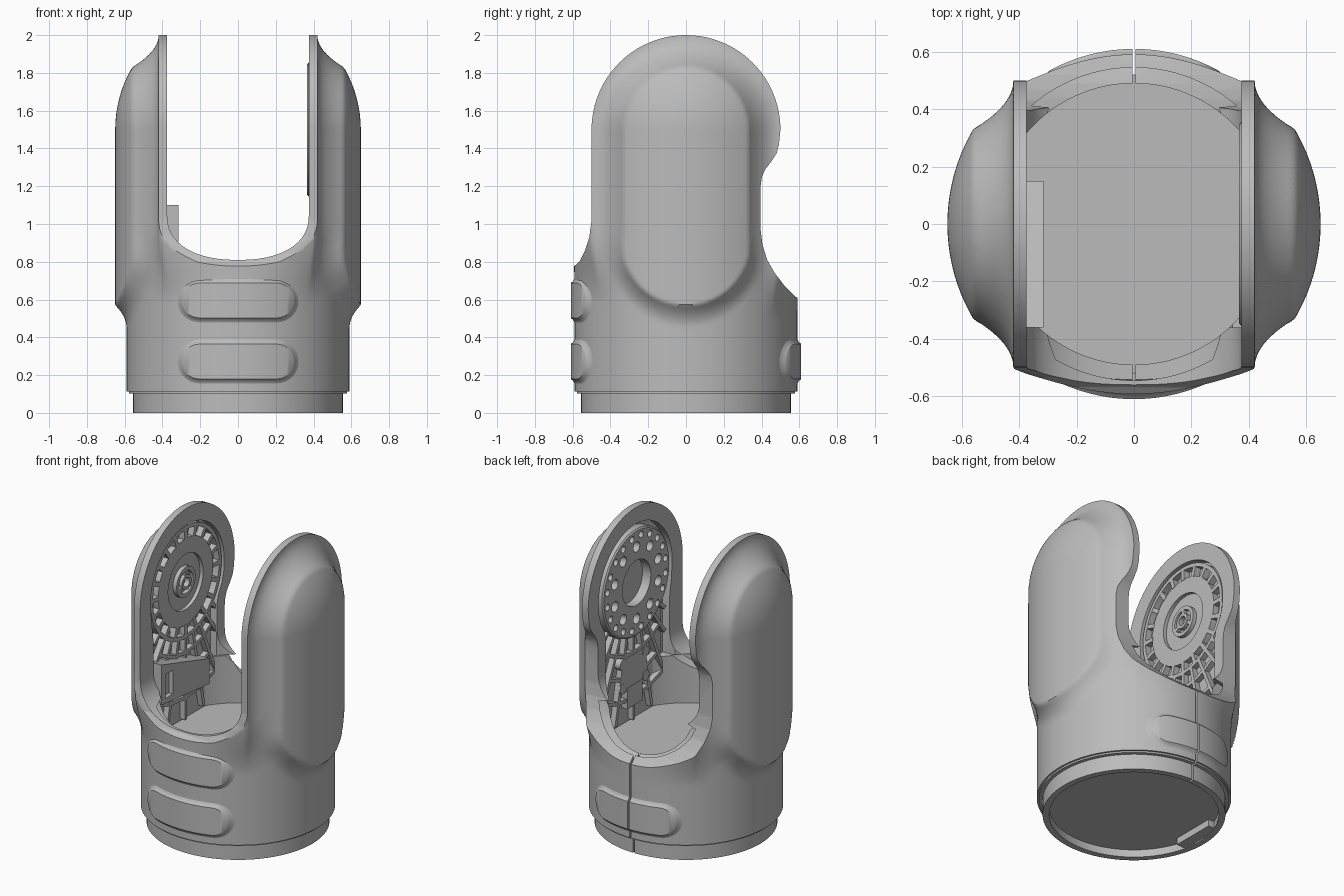
import bpy, bmesh
from math import sin, cos, pi, hypot, sqrt, radians
from mathutils import Matrix, Vector

cube = bpy.data.objects.get("Cube")
if cube:
    bpy.data.objects.remove(cube, do_unlink=True)

grey = bpy.data.materials.new("satin_grey")
grey.use_nodes = True
grey.diffuse_color = (0.5, 0.5, 0.5, 1)
grey.node_tree.nodes["Principled BSDF"].inputs["Base Color"].default_value = (0.5, 0.5, 0.5, 1)

HUB_Z = 1.5      # height of the joint axis
POD_R = 0.65     # outer radius of the arm pods
BODY_R = 0.59


def finish(bm, name):
    bmesh.ops.remove_doubles(bm, verts=bm.verts, dist=1e-5)
    bmesh.ops.recalc_face_normals(bm, faces=bm.faces)
    mesh = bpy.data.meshes.new(name)
    bm.to_mesh(mesh)
    bm.free()
    ob = bpy.data.objects.new(name, mesh)
    bpy.context.collection.objects.link(ob)
    mesh.materials.append(grey)
    return ob


def select(ob):
    bpy.ops.object.select_all(action='DESELECT')
    ob.select_set(True)
    bpy.context.view_layer.objects.active = ob


def smooth(ob):
    select(ob)
    bpy.ops.object.shade_smooth_by_angle(angle=radians(35))


def cut(ob, cutter, operation='DIFFERENCE'):
    cutter.hide_render = True
    mod = ob.modifiers.new("cut", 'BOOLEAN')
    mod.operation, mod.solver, mod.object = operation, 'EXACT', cutter
    select(ob)
    bpy.ops.object.modifier_apply(modifier=mod.name)
    bpy.data.objects.remove(cutter, do_unlink=True)


def prism(name, points, axis, lo, hi):
    """Extrude a profile (u, z) along x or y."""
    bm = bmesh.new()
    place = (lambda u, z, w: (w, u, z)) if axis == 'x' else (lambda u, z, w: (u, w, z))
    face = bm.faces.new([bm.verts.new(place(u, z, lo)) for u, z in points])
    res = bmesh.ops.extrude_face_region(bm, geom=[face])
    moved = [g for g in res['geom'] if isinstance(g, bmesh.types.BMVert)]
    shift = Vector((hi - lo, 0, 0) if axis == 'x' else (0, hi - lo, 0))
    bmesh.ops.translate(bm, verts=moved, vec=shift)
    return finish(bm, name)


def lathe(bm, profile, matrix=Matrix(), n=96):
    """Revolve a closed profile (radius, height) about local z."""
    rows = [[bm.verts.new(matrix @ Vector((r * cos(2 * pi * i / n), r * sin(2 * pi * i / n), h)))
             for i in range(n)] for r, h in profile]
    for a, b in zip(rows, rows[1:] + rows[:1]):
        if all((v.co - w.co).length < 1e-6 for v, w in zip(a, b)):
            continue
        for i in range(n):
            j = (i + 1) % n
            bm.faces.new((a[i], a[j], b[j], b[i]))
    bmesh.ops.remove_doubles(bm, verts=bm.verts, dist=1e-6)
    bmesh.ops.dissolve_degenerate(bm, edges=bm.edges, dist=1e-6)


def ring(bm, r0, r1, lo, hi, matrix=Matrix(), n=96):
    lathe(bm, [(r0, lo), (r1, lo), (r1, hi), (r0, hi)], matrix, n)


def hub_axis(side, y=0, z=HUB_Z):
    """Local z becomes the outward x direction of one arm."""
    return Matrix.Translation((0, y, z)) @ Matrix.Rotation(side * pi / 2, 4, 'Y')


def box(bm, x, y, z, tilt=0):
    """Box from (lo, hi) ranges, optionally tilted about x through its middle."""
    c = Vector([(a + b) / 2 for a, b in (x, y, z)])
    s = [abs(b - a) for a, b in (x, y, z)]
    m = Matrix.Translation(c) @ Matrix.Rotation(tilt, 4, 'X') @ Matrix.Diagonal((*s, 1))
    bmesh.ops.create_cube(bm, size=1, matrix=m)


# Outer skin: body cylinder blending into two domed pods
def clamp(v):
    return min(1, max(0, v))


def pod_x(y, z):
    rho = hypot(y, max(0, z - HUB_Z))
    if rho < 0.33:
        return sqrt(POD_R ** 2 - rho ** 2)
    return 0.42 + 0.14 * clamp(1 - (rho - 0.33) / 0.17) ** 2


def skin_radius(t, z):
    c, s = abs(cos(t)), abs(sin(t))
    d = hypot(0.63 * s, max(0, 0.9 - z)) - 0.33
    low = BODY_R + 0.06 * clamp(1 - d / 0.12) ** 2 if c > 0.1 else BODY_R
    g = clamp((0.9 - c) / 0.2)     # the flare starts lower beside the pods, lowest at the back
    w = clamp((z - 0.7 + (0.2 if sin(t) > 0 else 0.12) * g) / 0.38)
    w = w * w * (3 - 2 * w)
    if w == 0:
        return low
    cap = 0.594 + 0.061 * clamp(c / 0.64) ** 1.8 + 0.03 * clamp((z - 0.95) / 0.12)
    a, b = 0.3, 0.72
    for _ in range(17):
        m = (a + b) / 2
        if m * c <= pod_x(m * s, z):
            a = m
        else:
            b = m
    soft = max(0, 0.025 - abs(a - cap)) ** 2 / 0.1 if g > 0 else 0
    return low + (min(a, cap if g > 0 else a) - soft * g - low) * w


N, ROWS = 236, 150
bm = bmesh.new()
levels = [(0, 0.555), (0.103, 0.555), (0.103, 0.578), (0.114, 0.578), (0.114, BODY_R)]
levels += [(0.14 + 1.91 * i / ROWS, None) for i in range(ROWS + 1)]
rows = []
for z, r in levels:
    angles = [2 * pi * i / N for i in range(N)]
    radii = [r or skin_radius(t, z) for t in angles]
    rows.append([bm.verts.new((q * cos(t), q * sin(t), z)) for q, t in zip(radii, angles)])
for a, b in zip(rows, rows[1:]):
    for i in range(N):
        j = (i + 1) % N
        bm.faces.new((a[i], a[j], b[j], b[i]))
bm.faces.new(rows[0][::-1])
bm.faces.new(rows[-1])
shell = finish(bm, "fork_shell")

# Side outline of the fork
arc = [(-0.5 * cos(pi * i / 48), HUB_Z + 0.5 * sin(pi * i / 48)) for i in range(49)]
outline = [(-0.8, -0.1), (-0.8, 0.74), (-0.6, 0.77), (-0.565, 0.8), (-0.535, 0.86), (-0.512, 0.93), (-0.5, 1.02)]
outline += arc + [(0.492, 1.42), (0.48, 1.375), (0.455, 1.335), (0.42, 1.29), (0.402, 1.25), (0.395, 1.2),
                  (0.395, 0.97), (0.405, 0.89), (0.43, 0.81), (0.47, 0.74), (0.52, 0.675), (0.58, 0.615),
                  (0.8, 0.5), (0.8, -0.1)]
cut(shell, prism("outline_cutter", outline, 'x', -1, 1), 'INTERSECT')

# U-shaped opening between the arms
p = 2 / 2.3
slot = [(-0.375, 2.3), (0.375, 2.3)]
for i in range(41):
    t = pi * i / 40
    side = 1 if i < 20 else -1
    slot.append((side * 0.375 * abs(cos(t)) ** p, 1.05 - 0.24 * sin(t) ** p))
cut(shell, prism("slot_cutter", slot, 'y', -1, 1))

# Hollow body and recessed inner arm faces
bm = bmesh.new()
lathe(bm, [(0, -0.1), (0.515, -0.1), (0.515, 0.5), (0.545, 0.5), (0.545, 0.87), (0.49, 0.89),
           (0.49, 1.05), (0, 1.05)], n=120)
cut(shell, finish(bm, "cavity_cutter"))
pocket = [(-0.39 * cos(pi * i / 40), HUB_Z + 0.39 * sin(pi * i / 40)) for i in range(41)]
pocket += [(0.385, 1.43), (0.365, 1.36), (0.325, 1.29), (0.313, 1.23), (0.313, 0.62), (-0.36, 0.62),
           (-0.36, 1.25), (-0.38, 1.38)]
cut(shell, prism("pocket_cutter", pocket, 'x', -0.427, 0.427))

# Seam down the back
bm = bmesh.new()
box(bm, (-0.006, 0.006), (0.45, 0.8), (-0.2, 1.2))
cut(shell, finish(bm, "seam_cutter"))
smooth(shell)

# Floor plug and base tab
bm = bmesh.new()
lathe(bm, [(0, 0.05), (0.52, 0.05), (0.52, 0.565), (0, 0.565)])
smooth(finish(bm, "floor_plug"))
bm = bmesh.new()
box(bm, (-0.51, -0.44), (-0.12, 0.18), (0.005, 0.06))
finish(bm, "base_tab")

# Inner liner, stepped just below the rim
bm = bmesh.new()
ring(bm, 0.49, 0.55, 0.53, 0.885, n=120)
liner = finish(bm, "inner_liner")
cut(liner, prism("liner_outline_cutter", [(y * 0.94, z - 0.03) for y, z in outline], 'x', -1, 1), 'INTERSECT')
cut(liner, prism("liner_slot_cutter", [(x, z - 0.05) for x, z in slot], 'y', -1, 1))
bm = bmesh.new()
box(bm, (-0.005, 0.005), (-0.7, 0.7), (0.5, 1))
cut(liner, finish(bm, "liner_seam_cutter"))
smooth(liner)


# Raised grip pads wrapped on the body
def pad(name, z, front):
    bm = bmesh.new()
    rings = []
    for half, r in ((0.13, 0.586), (0.115, 0.5905), (0.102, 0.598), (0.096, 0.606), (0.092, 0.61)):
        flat = 0.205
        quarter = [(flat + half * cos(pi * i / 16), half * sin(pi * i / 16)) for i in range(9)]
        upper = quarter + [(flat - flat * i / 8, half) for i in range(1, 8)]
        upper += [(0, half)] + [(-x, h) for x, h in reversed(upper)]
        loop = upper + [(x, -h) for x, h in reversed(upper[1:-1])]
        rings.append([bm.verts.new((x, front * sqrt(r * r - x * x), z + h)) for x, h in loop])
    n = len(rings[0])
    for a, b in zip(rings, rings[1:]):
        for i in range(n):
            bm.faces.new((a[i], a[(i + 1) % n], b[(i + 1) % n], b[i]))
    for loop in (rings[0], rings[-1]):
        for i in range(n // 2):
            quad = [loop[i], loop[i + 1], loop[-i - 1], loop[-i]]
            bm.faces.new(list(dict.fromkeys(quad)))
    return finish(bm, name)


smooth(pad("front_upper_pad", 0.595, -1))
smooth(pad("front_lower_pad", 0.272, -1))
back_pad = pad("back_pad", 0.272, 1)
bm = bmesh.new()
box(bm, (-0.006, 0.006), (0.4, 0.8), (0, 0.5))
cut(back_pad, finish(bm, "pad_seam_cutter"))
smooth(back_pad)

# Rib lattice low in each arm
for side, label in ((-1, "right"), (1, "left")):
    bm = bmesh.new()
    box(bm, (side * 0.422, side * 0.46), (-0.34, 0.32), (0.55, 1.2))
    for k in range(9):
        a = radians(222 + 12 * k)
        end = min(0.33 / max(abs(cos(a)), 0.01), 0.92)
        mid, half = (0.36 + end) / 2, (end - 0.36) / 2
        y, z = mid * cos(a), HUB_Z + mid * sin(a)
        box(bm, (side * 0.385, side * 0.45), (y - half, y + half), (z - 0.012, z + 0.012), a)
        for r in (0.47, 0.62, 0.77):
            b = a + radians(6)
            y, z, half = r * cos(b), HUB_Z + r * sin(b), r * sin(radians(6)) + 0.004
            if k < 8 and abs(y) < 0.3:
                box(bm, (side * 0.386, side * 0.45), (y - half, y + half), (z - 0.012, z + 0.012), b + pi / 2)
    finish(bm, label + "_rib_lattice")

# Right arm: bearing hub with ribbed rings
m = hub_axis(-1)
bm = bmesh.new()
ring(bm, 0.35, 0.375, 0.385, 0.45, m)
ring(bm, 0.185, 0.29, 0.388, 0.45, m)
ring(bm, 0.0, 0.2, 0.412, 0.45, m)
ring(bm, 0.075, 0.1, 0.385, 0.42, m, 48)
ring(bm, 0.03, 0.05, 0.38, 0.42, m, 32)
smooth(finish(bm, "hub_rings"))
bm = bmesh.new()
for k in range(20):
    a = 2 * pi * k / 20
    y, z = 0.32 * cos(a), HUB_Z + 0.32 * sin(a)
    box(bm, (-0.45, -0.386), (y - 0.035, y + 0.035), (z - 0.014, z + 0.014), a)
for k in range(3):
    a = 2 * pi * k / 3 + pi / 2
    y, z = 0.065 * cos(a), HUB_Z + 0.065 * sin(a)
    box(bm, (-0.42, -0.385), (y - 0.02, y + 0.02), (z - 0.012, z + 0.012), a)
finish(bm, "hub_spokes")

# Right arm: tapered connector box with a window near its front end
connector = prism("connector_box", [(-0.36, 0.83), (-0.36, 1.1), (0.15, 0.95), (0.15, 0.78)], 'x', -0.44, -0.315)
bm = bmesh.new()
box(bm, (-0.345, -0.25), (-0.32, -0.24), (0.86, 1.02))
cut(connector, finish(bm, "window_cutter"))

# Left arm: perforated flange plate and bracket
m = hub_axis(1)
bm = bmesh.new()
lathe(bm, [(0.15, 0.366), (0.345, 0.366), (0.355, 0.374), (0.355, 0.445), (0.15, 0.445)], m)
plate = finish(bm, "flange_plate")
bm = bmesh.new()
for count, radius, hole in ((20, 0.31, 0.022), (10, 0.24, 0.034)):
    for k in range(count):
        a = 2 * pi * (k + 0.5) / count
        lathe(bm, [(0, 0.3), (hole, 0.3), (hole, 0.425), (0, 0.425)],
              hub_axis(1, radius * cos(a), HUB_Z + radius * sin(a)), 16)
cut(plate, finish(bm, "hole_cutter"))
smooth(plate)
bm = bmesh.new()
box(bm, (0.382, 0.45), (-0.13, 0.13), (0.8, 1.02))
box(bm, (0.378, 0.45), (-0.08, 0.08), (0.68, 0.82))
for y in (-0.12, 0.12):
    for z in (0.83, 0.99):
        ring(bm, 0, 0.035, 0.38, 0.45, hub_axis(1, y, z), 20)
finish(bm, "left_bracket")
